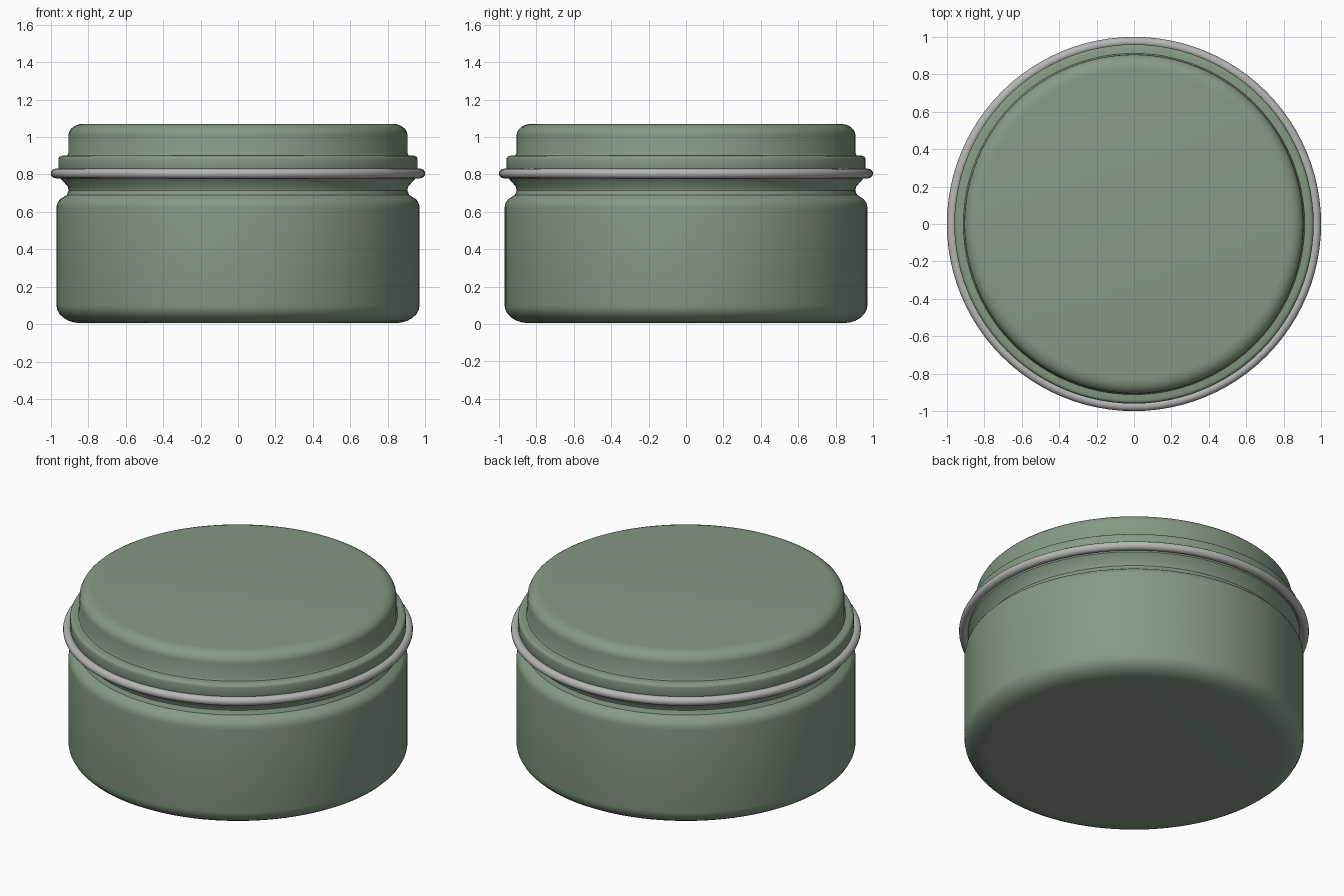
import bpy
import bmesh
import math

SEGMENTS = 96

cube = bpy.data.objects.get("Cube")
if cube:
    bpy.data.objects.remove(cube, do_unlink=True)


def make_material(name, colour, roughness):
    mat = bpy.data.materials.new(name)
    mat.use_nodes = True
    mat.diffuse_color = (*colour, 1)
    bsdf = mat.node_tree.nodes["Principled BSDF"]
    bsdf.inputs["Base Color"].default_value = (*colour, 1)
    bsdf.inputs["Roughness"].default_value = roughness
    return mat


def arc(r, z, rx, rz, start, end, steps=6):
    """Elliptical corner in a (radius, height) profile, angles in degrees."""
    angles = [math.radians(start + (end - start) * i / steps) for i in range(steps + 1)]
    return [(r + rx * math.cos(a), z + rz * math.sin(a)) for a in angles]


def lathe(name, profile, mat):
    """Spin a profile, listed bottom to top, and cap both ends."""
    bm = bmesh.new()
    rings = []
    for r, z in profile:
        rings.append([bm.verts.new((r * math.cos(a), r * math.sin(a), z))
                      for a in (math.tau * i / SEGMENTS for i in range(SEGMENTS))])
    for low, high in zip(rings, rings[1:]):
        for i in range(SEGMENTS):
            j = (i + 1) % SEGMENTS
            bm.faces.new((low[i], low[j], high[j], high[i]))
    bm.faces.new(rings[0][::-1])
    bm.faces.new(rings[-1])
    mesh = bpy.data.meshes.new(name)
    bm.to_mesh(mesh)
    bm.free()
    obj = bpy.data.objects.new(name, mesh)
    bpy.context.collection.objects.link(obj)
    finish(obj, mat)


def finish(obj, mat):
    obj.data.materials.append(mat)
    bpy.ops.object.select_all(action="DESELECT")
    obj.select_set(True)
    bpy.context.view_layer.objects.active = obj
    bpy.ops.object.shade_smooth_by_angle(angle=math.radians(35))


green = make_material("sage_green", (0.235, 0.325, 0.235), 0.5)
grey = make_material("pale_grey", (0.47, 0.47, 0.46), 0.4)

# Jar: rounded base, straight wall, shoulder, pinched neck, flared rim
jar = arc(0.84, 0.10, 0.13, 0.095, -90, 0)
jar += arc(0.92, 0.62, 0.05, 0.06, 0, 55, 4)
jar += [(0.915, 0.69), (0.905, 0.715), (0.91, 0.735), (0.95, 0.78), (0.95, 0.81)]
lathe("jar_body", jar, green)

# Lid: lower flange, then a narrower cap with a softened top edge
lid = [(0.95, 0.80), (0.96, 0.82)]
lid += arc(0.94, 0.88, 0.02, 0.02, 0, 90, 4)
lid += [(0.912, 0.902), (0.906, 0.915)]
lid += arc(0.826, 1.01, 0.08, 0.06, 0, 90)
lathe("lid", lid, green)

# Sealing ring between jar and lid
bpy.ops.mesh.primitive_torus_add(major_radius=0.974, minor_radius=0.026,
                                 major_segments=SEGMENTS, minor_segments=16,
                                 location=(0, 0, 0.805))
seal = bpy.context.object
seal.name = "sealing_ring"
finish(seal, grey)
